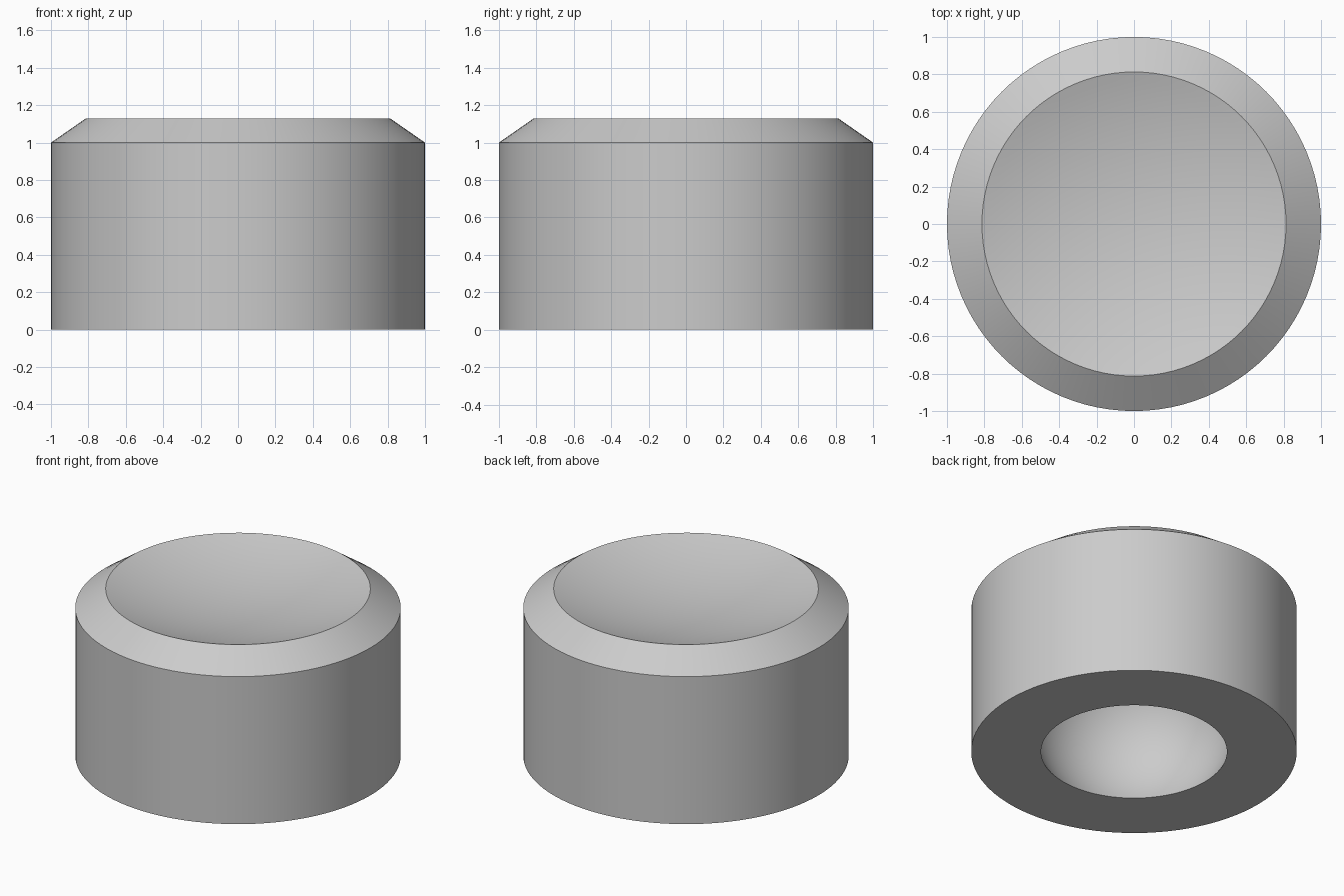
import bpy
import bmesh
from math import sin, cos, asin, acos, pi
from mathutils import Matrix

if "Cube" in bpy.data.objects:
    bpy.data.objects.remove(bpy.data.objects["Cube"], do_unlink=True)

SEGMENTS = 96


def arc(radius, centre_z, start, end, steps):
    """Points (r, z) on a circle; angles are measured from straight up."""
    pts = []
    for i in range(steps + 1):
        a = start + (end - start) * i / steps
        pts.append((radius * sin(a), centre_z + radius * cos(a)))
    return pts


def lathe(name, profile, material):
    """Spin a profile whose two ends lie on the z axis."""
    bm = bmesh.new()
    verts = [bm.verts.new((max(r, 0), 0, z)) for r, z in profile]
    edges = [bm.edges.new(pair) for pair in zip(verts, verts[1:])]
    bmesh.ops.spin(bm, geom=verts + edges, cent=(0, 0, 0), axis=(0, 0, 1),
                   angle=2 * pi, steps=SEGMENTS)
    bmesh.ops.remove_doubles(bm, verts=bm.verts, dist=0.0005)
    bmesh.ops.recalc_face_normals(bm, faces=bm.faces)
    mesh = bpy.data.meshes.new(name)
    bm.to_mesh(mesh)
    bm.free()
    mesh.materials.append(material)
    obj = bpy.data.objects.new(name, mesh)
    bpy.context.collection.objects.link(obj)
    bpy.ops.object.select_all(action="DESELECT")
    obj.select_set(True)
    bpy.context.view_layer.objects.active = obj
    bpy.ops.object.shade_smooth_by_angle(angle=pi / 9)
    return obj


grey = bpy.data.materials.new("plain_grey")
grey.use_nodes = True
colour = (0.6, 0.6, 0.6, 1)
grey.diffuse_color = colour
grey.node_tree.nodes["Principled BSDF"].inputs["Base Color"].default_value = colour

# Shallow spherical dish in the top
rim_r, rim_z, sag = 0.813, 1.13, 0.13
dish_r = (rim_r ** 2 + sag ** 2) / (2 * sag)
dish = arc(dish_r, rim_z - sag + dish_r, pi, pi - asin(rim_r / dish_r), 16)

# Ball socket in the underside, wider inside than at its mouth
ball_r, ball_z = 0.645, 0.30
socket = arc(ball_r, ball_z, acos(-ball_z / ball_r), 0, 32)

# Dish, sloped rim, straight wall, flat base, socket
lathe("socket_cup", dish + [(1, 1), (1, 0)] + socket, grey)
